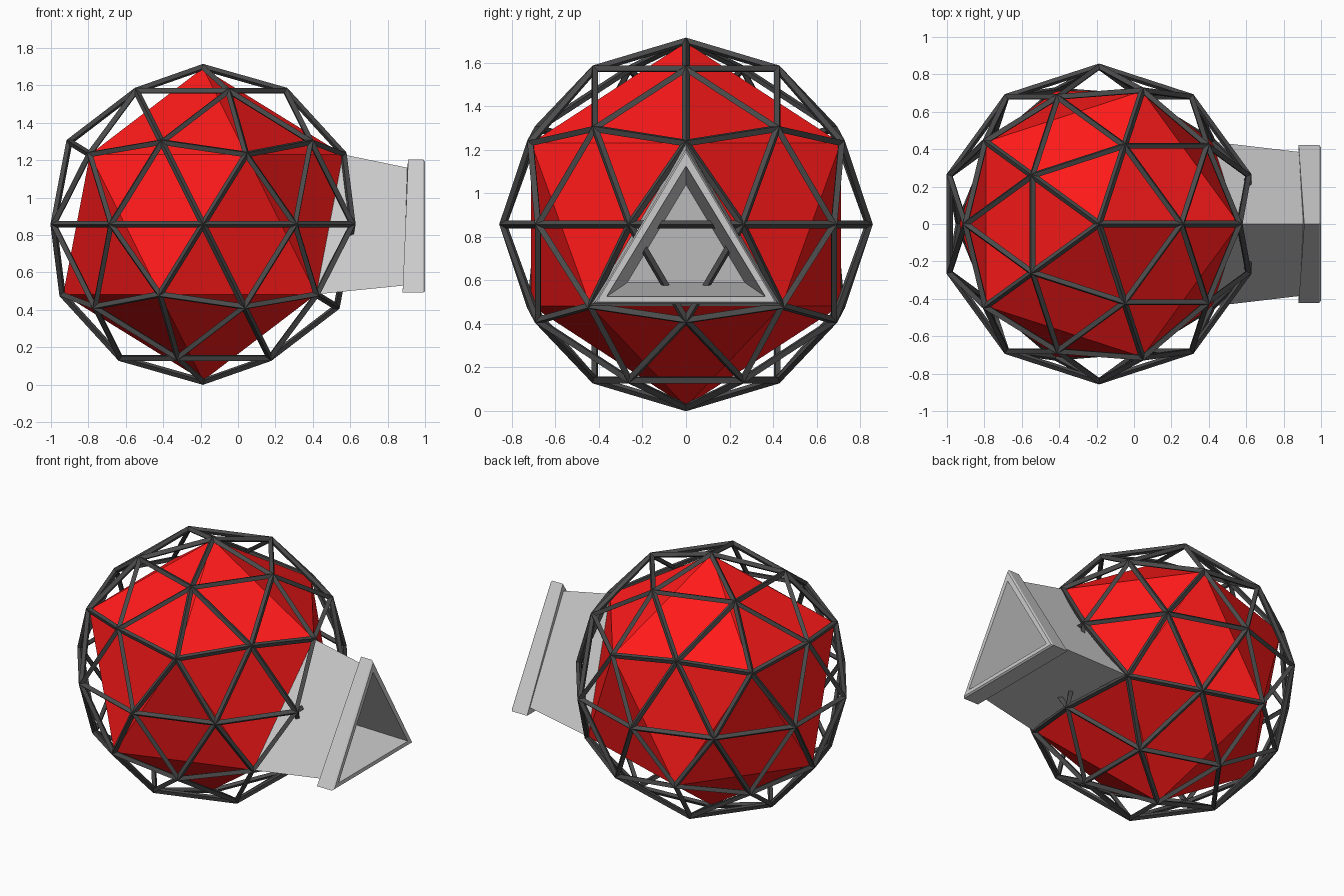
import bpy, bmesh
from mathutils import Vector

if "Cube" in bpy.data.objects:
    bpy.data.objects.remove(bpy.data.objects["Cube"])

CENTRE = Vector((-0.187, 0, 0.857))


def material(name, rgb):
    m = bpy.data.materials.new(name)
    m.diffuse_color = (*rgb, 1)
    m.use_nodes = True
    m.node_tree.nodes["Principled BSDF"].inputs["Base Color"].default_value = m.diffuse_color
    return m


def finish(bm, name, mat=None):
    bmesh.ops.recalc_face_normals(bm, faces=bm.faces)
    me = bpy.data.meshes.new(name)
    bm.to_mesh(me)
    bm.free()
    ob = bpy.data.objects.new(name, me)
    bpy.context.collection.objects.link(ob)
    if mat:
        me.materials.append(mat)
    return ob


# Red faceted core: plain icosahedron, open where the nozzle is attached
bm = bmesh.new()
bmesh.ops.create_icosphere(bm, subdivisions=1, radius=0.836)
front = max(bm.faces, key=lambda f: f.calc_center_median().x
            - 0.2 * f.calc_center_median().z)
bmesh.ops.delete(bm, geom=[front], context='FACES_ONLY')
core = finish(bm, "red_core", material("red", (1.0, 0.01, 0.01)))
core.location = CENTRE

# Dark geodesic cage: struts on every edge of the subdivided sphere
bm = bmesh.new()
bmesh.ops.create_icosphere(bm, subdivisions=2, radius=0.84)
cage = finish(bm, "strut_cage", material("dark", (0.07, 0.07, 0.07)))
cage.location = CENTRE
wire = cage.modifiers.new("struts", 'WIREFRAME')
wire.thickness = 0.036
wire.offset = 0
wire.use_even_offset = True

# Triangular nozzle: sections as (top x, top z, base x, base half width, base z)
sections = [
    (0.561, 1.231, 0.418, 0.44, 0.483),    # on the core face
    (0.905, 1.16, 0.885, 0.385, 0.53),     # narrow end of the neck
    (0.91, 1.205, 0.88, 0.422, 0.492),     # rim back
    (0.99, 1.205, 0.99, 0.422, 0.492),     # rim outer edge
    (1.0, 1.19, 1.0, 0.41, 0.50),          # rim front
    (1.0, 1.125, 1.0, 0.365, 0.525),       # mouth
    (0.545, 1.04, 0.46, 0.27, 0.59),       # recess floor
]
bm = bmesh.new()
rings = []
for xt, zt, xb, w, zb in sections:
    rings.append([bm.verts.new(p) for p in
                  ((xt, 0, zt), (xb, w, zb), (xb, -w, zb))])
for a, b in zip(rings, rings[1:]):
    for i in range(3):
        j = (i + 1) % 3
        bm.faces.new((a[i], a[j], b[j], b[i]))
bm.faces.new(rings[0])
bm.faces.new(rings[-1])
finish(bm, "triangular_nozzle")
